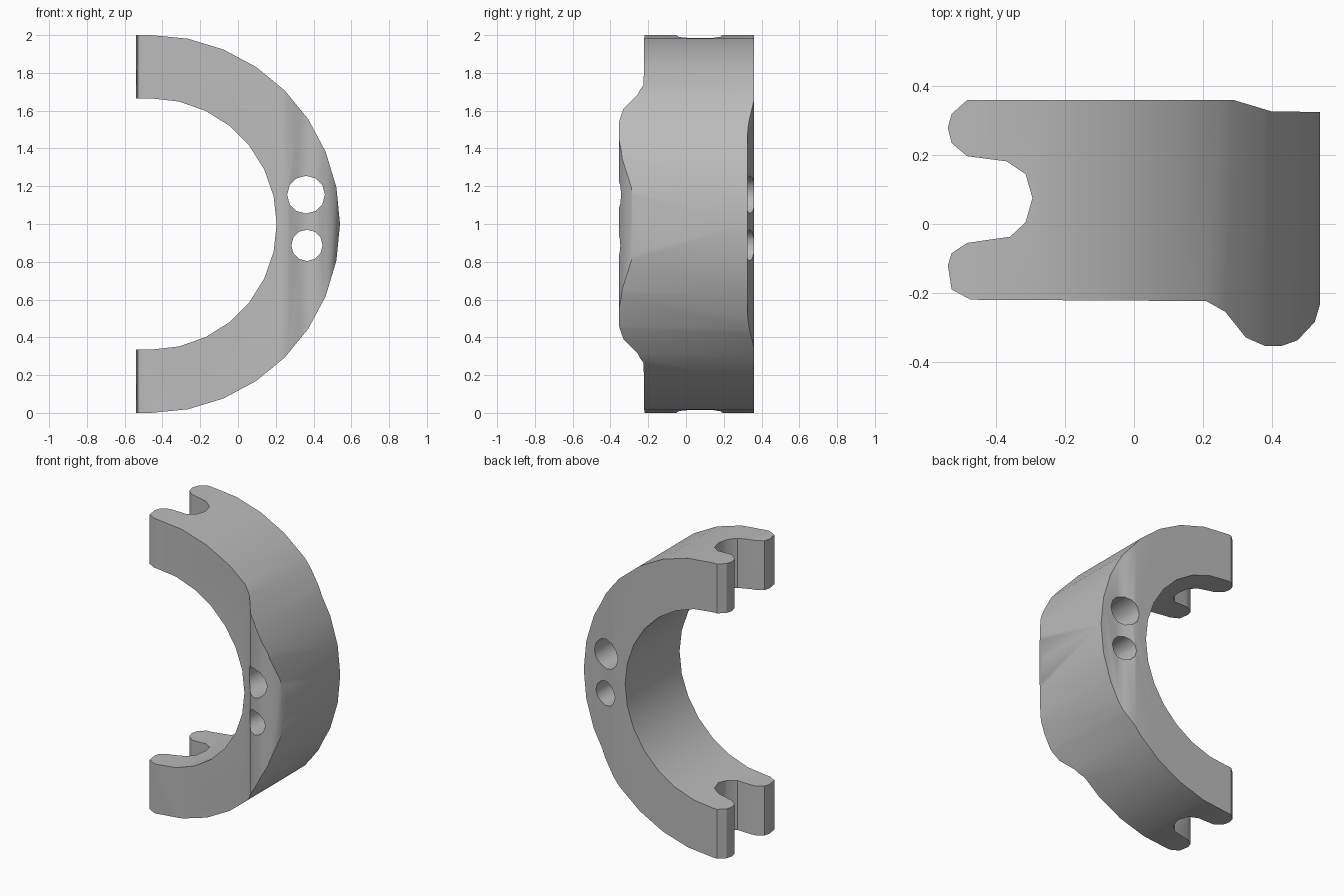
import bpy, bmesh
from math import sin, cos, pi, radians
from mathutils import Vector

cube = bpy.data.objects.get("Cube")
if cube:
    bpy.data.objects.remove(cube, do_unlink=True)

grey = bpy.data.materials.new("plain grey")
grey.use_nodes = True
colour = (0.5, 0.5, 0.5, 1)
grey.diffuse_color = colour
grey.node_tree.nodes["Principled BSDF"].inputs["Base Color"].default_value = colour


def prism(name, points, direction):
    """Extrude a closed outline along a direction."""
    bm = bmesh.new()
    face = bm.faces.new([bm.verts.new(p) for p in points])
    moved = bmesh.ops.extrude_face_region(bm, geom=[face])["geom"]
    verts = [v for v in moved if isinstance(v, bmesh.types.BMVert)]
    bmesh.ops.translate(bm, verts=verts, vec=Vector(direction))
    bmesh.ops.recalc_face_normals(bm, faces=bm.faces)
    mesh = bpy.data.meshes.new(name)
    bm.to_mesh(mesh)
    bm.free()
    mesh.materials.append(grey)
    obj = bpy.data.objects.new(name, mesh)
    bpy.context.collection.objects.link(obj)
    return obj


def arc(radius, steps, centre_x=-0.46):
    angles = [pi / 2 - pi * i / steps for i in range(steps + 1)]
    return [(centre_x + radius * cos(a), 1 + radius * sin(a)) for a in angles]


# Half ring seen from the front, with short straight ends
outer, inner = arc(1.0, 16), arc(0.665, 14)
outline = [(-0.7, 2)] + outer + [(-0.7, 0), (-0.7, 0.335)] + inner[::-1] + [(-0.7, 1.665)]
ring = prism("half_ring_clamp", [(x, -0.6, z) for x, z in outline], (0, 1.2, 0))

# Plan outline: forked ends, front bulge and stepped back
plan = [
    (-0.485, 0.36), (0.29, 0.36), (0.35, 0.342), (0.40, 0.327), (0.6, 0.325),
    (0.6, -0.2), (0.54, -0.235), (0.525, -0.285), (0.475, -0.338), (0.43, -0.354),
    (0.38, -0.354), (0.325, -0.33), (0.265, -0.255), (0.21, -0.224),
    (-0.475, -0.22), (-0.53, -0.19), (-0.541, -0.12), (-0.53, -0.085), (-0.485, -0.055),
    (-0.36, -0.037), (-0.315, 0.005), (-0.295, 0.075), (-0.315, 0.145), (-0.37, 0.182),
    (-0.485, 0.197), (-0.53, 0.235), (-0.541, 0.28), (-0.53, 0.32),
]
plan_cutter = prism("plan_cutter", [(x, y, -0.2) for x, y in plan], (0, 0, 2.4))


def hole(name, x, z, radius, sides=12):
    turns = [2 * pi * i / sides for i in range(sides)]
    return prism(name, [(x + radius * cos(t), -0.7, z + radius * sin(t)) for t in turns], (0, 1.4, 0))


# Two bolt holes running front to back
cutters = [
    (plan_cutter, 'INTERSECT'),
    (hole("upper_hole_cutter", 0.36, 1.155, 0.1), 'DIFFERENCE'),
    (hole("lower_hole_cutter", 0.365, 0.887, 0.083), 'DIFFERENCE'),
]
bpy.context.view_layer.objects.active = ring
for cutter, operation in cutters:
    mod = ring.modifiers.new(cutter.name, 'BOOLEAN')
    mod.operation, mod.object, mod.solver = operation, cutter, 'EXACT'
    bpy.ops.object.modifier_apply(modifier=mod.name)
    bpy.data.objects.remove(cutter, do_unlink=True)

# Smooth curves, sharp rims
bpy.ops.object.select_all(action='DESELECT')
ring.select_set(True)
bpy.ops.object.shade_smooth_by_angle(angle=radians(32))
